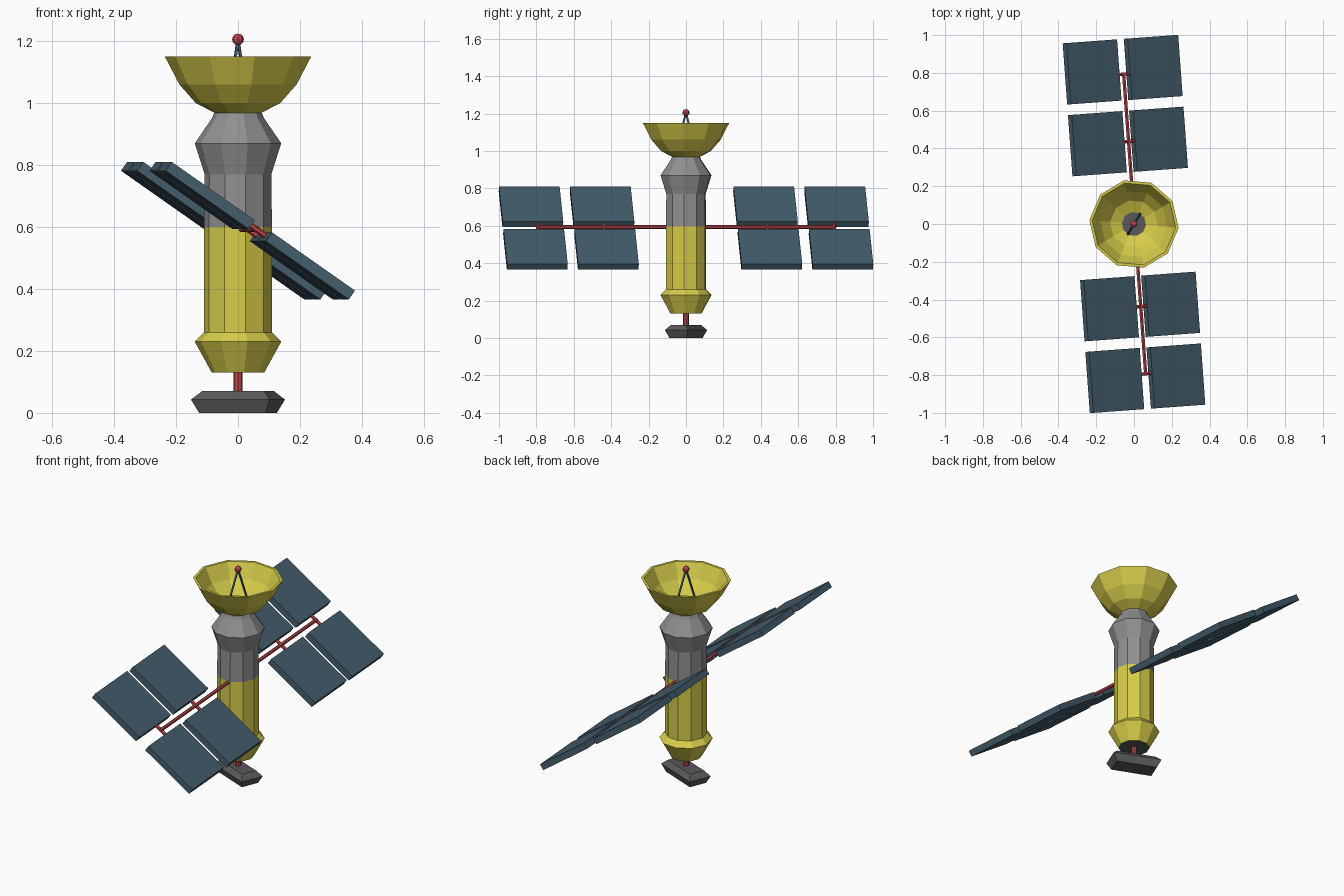
import bpy, bmesh, math
from mathutils import Matrix, Vector

cube = bpy.data.objects.get("Cube")
if cube:
    bpy.data.objects.remove(cube)


def material(name, rgb):
    m = bpy.data.materials.new(name)
    m.use_nodes = True
    m.diffuse_color = (*rgb, 1)
    m.node_tree.nodes["Principled BSDF"].inputs["Base Color"].default_value = (*rgb, 1)
    return m


yellow = material("yellow", (0.68, 0.61, 0.07))
grey = material("grey", (0.28, 0.28, 0.28))
dark = material("dark grey", (0.10, 0.10, 0.10))
red = material("red", (0.50, 0.06, 0.07))
blue = material("panel blue", (0.06, 0.112, 0.155))


def finish(name, bm, *mats):
    bmesh.ops.recalc_face_normals(bm, faces=bm.faces)
    me = bpy.data.meshes.new(name)
    bm.to_mesh(me)
    bm.free()
    for m in mats:
        me.materials.append(m)
    ob = bpy.data.objects.new(name, me)
    bpy.context.collection.objects.link(ob)
    return ob


def loft(name, rings, *mats, closed=False):
    """Skin a list of point rings, capping both ends unless closed."""
    bm = bmesh.new()
    loops = [[bm.verts.new(p) for p in ring] for ring in rings]
    n = len(loops[0])
    pairs = list(zip(loops, loops[1:]))
    if closed:
        pairs.append((loops[-1], loops[0]))
    else:
        bm.faces.new(loops[0])
        bm.faces.new(loops[-1])
    for a, b in pairs:
        for i in range(n):
            j = (i + 1) % n
            bm.faces.new((a[i], a[j], b[j], b[i]))
    return finish(name, bm, *mats)


def lathe(name, profile, *mats, closed=False, sides=10):
    angles = [math.radians(-5) + math.tau * i / sides for i in range(sides)]
    rings = [[(r * math.cos(t), r * math.sin(t), z) for t in angles] for r, z in profile]
    return loft(name, rings, *mats, closed=closed)


def rod(name, a, b, radius, mat, sides=6):
    a, b = Vector(a), Vector(b)
    bm = bmesh.new()
    mat4 = Matrix.Translation((a + b) / 2) @ (b - a).to_track_quat('Z', 'Y').to_matrix().to_4x4()
    bmesh.ops.create_cone(bm, cap_ends=True, segments=sides, radius1=radius,
                          radius2=radius, depth=(b - a).length, matrix=mat4)
    return finish(name, bm, mat)


def box(name, size, matrix, mat):
    bm = bmesh.new()
    bmesh.ops.create_cube(bm, size=1, matrix=matrix @ Matrix.Diagonal((*size, 1)))
    return finish(name, bm, mat)


# Body: yellow lower hull with dark underside, grey upper hull
hull = lathe("lower_hull", [(0.085, 0.13), (0.14, 0.23), (0.11, 0.26), (0.11, 0.60)], yellow, dark)
for f in hull.data.polygons:
    if f.normal.z < -0.9:
        f.material_index = 1
lathe("upper_hull", [(0.11, 0.60), (0.108, 0.77), (0.14, 0.87), (0.085, 0.95), (0.075, 0.972)], grey)

# Dish with a thick wall, and its hub
lathe("dish", [(0.07, 0.965), (0.137, 1.0), (0.19, 1.06), (0.237, 1.15),
               (0.222, 1.15), (0.178, 1.068), (0.127, 1.013), (0.063, 0.985)],
      yellow, closed=True)
lathe("dish_hub", [(0.064, 0.968), (0.064, 0.99)], dark)

# Antenna: two leaning legs and a ball
TIP = 1.205
for side, s in (("right", -1), ("left", 1)):
    rod(f"antenna_leg_{side}", (s * 0.033, s * 0.055, 0.985), (0, 0, TIP), 0.006, blue, 4)
bm = bmesh.new()
bmesh.ops.create_uvsphere(bm, u_segments=8, v_segments=6, radius=0.019,
                          matrix=Matrix.Translation((0, 0, TIP)))
finish("antenna_ball", bm, red)

# Docking foot on a short post
rod("foot_post", (0, 0, 0.05), (0, 0, 0.15), 0.015, red, 8)
turn = Matrix.Rotation(math.radians(-22), 3, 'Z')
loft("foot", [[turn @ Vector((sx * a, sy * b, z)) for sx, sy in ((-1, -1), (1, -1), (1, 1), (-1, 1))]
              for a, b, z in ((0.115, 0.05, 0), (0.137, 0.066, 0.043), (0.108, 0.043, 0.07))], dark)

# Solar array: one long axle, cross arms and eight tilted panels
frame = (Matrix.Translation((0, 0, 0.588)) @ Matrix.Rotation(math.radians(4.2), 4, 'Z')
         @ Matrix.Rotation(math.radians(35), 4, 'Y'))
rod("array_axle", frame @ Vector((0, -0.80, 0.006)), frame @ Vector((0, 0.80, 0.006)), 0.01, red)
for end, sy in (("front", -1), ("back", 1)):
    for place, y, arm_y in (("inner", 0.438, 0.438), ("outer", 0.819, 0.795)):
        rod(f"array_arm_{end}_{place}", frame @ Vector((-0.05, sy * arm_y, 0.004)),
            frame @ Vector((0.05, sy * arm_y, 0.004)), 0.01, red)
        for side, sx in (("right", -1), ("left", 1)):
            box(f"solar_panel_{end}_{place}_{side}", (0.328, 0.325, 0.035),
                frame @ Matrix.Translation((sx * 0.198, sy * y, 0)), blue)
